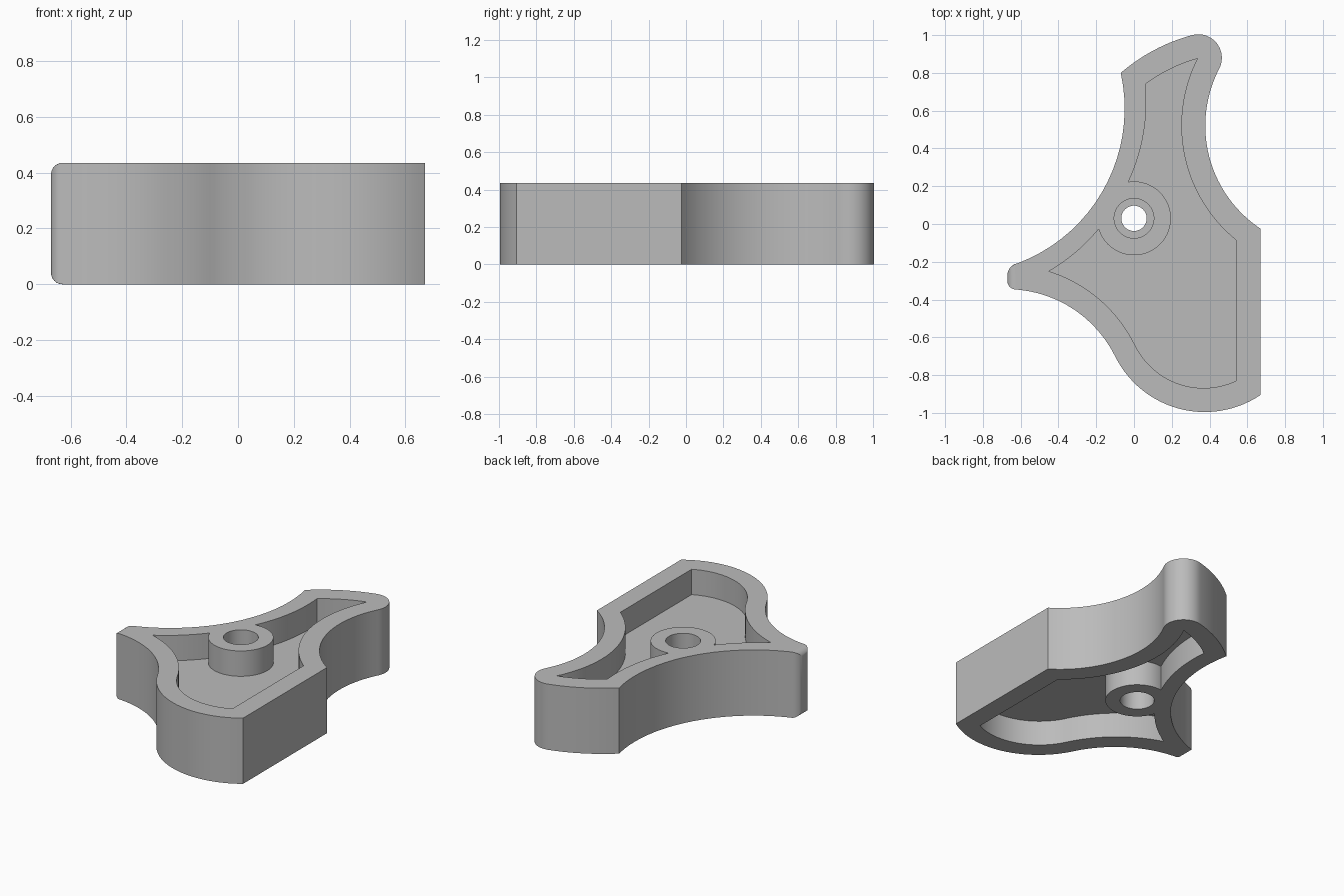
import bpy, bmesh, math
from mathutils import Vector

if "Cube" in bpy.data.objects:
    bpy.data.objects.remove(bpy.data.objects["Cube"], do_unlink=True)

HEIGHT = 0.435
POCKET = 0.168          # depth of the recess on each side
TIP_X = -0.67

grey = bpy.data.materials.new("plain grey")
grey.use_nodes = True
grey.diffuse_color = (0.5, 0.5, 0.5, 1)
grey.node_tree.nodes["Principled BSDF"].inputs["Base Color"].default_value = (0.5, 0.5, 0.5, 1)


def arc(centre, start, end, n, long_way=False):
    """Points from start to end around centre, without the end point."""
    c = Vector(centre)
    a, b = Vector(start) - c, Vector(end) - c
    a0 = math.atan2(a.y, a.x)
    turn = (math.atan2(b.y, b.x) - a0 + math.pi) % math.tau - math.pi
    if long_way:
        turn -= math.copysign(math.tau, turn)
    pts = []
    for i in range(n):
        t = i / n
        r = a.length + (b.length - a.length) * t
        pts.append(c + r * Vector((math.cos(a0 + turn * t), math.sin(a0 + turn * t))))
    return pts


def circle(centre, r, n=64):
    return [Vector(centre) + r * Vector((math.cos(i * math.tau / n), math.sin(i * math.tau / n)))
            for i in range(n)]


def prism(name, outline, z0, z1, tip_radius=0):
    bm = bmesh.new()
    face = bm.faces.new([bm.verts.new((p[0], p[1], z0)) for p in outline])
    top = bmesh.ops.extrude_face_region(bm, geom=[face])["geom"]
    bmesh.ops.translate(bm, vec=(0, 0, z1 - z0),
                        verts=[v for v in top if isinstance(v, bmesh.types.BMVert)])
    bmesh.ops.recalc_face_normals(bm, faces=bm.faces)
    if tip_radius:
        # round the four edges of the narrow end face
        edges = [e for e in bm.edges if all(v.co.x < TIP_X + 0.001 for v in e.verts)]
        bmesh.ops.bevel(bm, geom=edges, offset=tip_radius, segments=6, profile=0.5,
                        affect='EDGES', clamp_overlap=False)
    mesh = bpy.data.meshes.new(name)
    bm.to_mesh(mesh)
    bm.free()
    mesh.materials.append(grey)
    obj = bpy.data.objects.new(name, mesh)
    bpy.context.collection.objects.link(obj)
    return obj


def cut(target, outline, z0, z1):
    cutter = prism("cutter", outline, z0, z1)
    cutter.hide_render = True
    mod = target.modifiers.new("cut", 'BOOLEAN')
    mod.operation, mod.solver, mod.object = 'DIFFERENCE', 'EXACT', cutter
    bpy.ops.object.modifier_apply(modifier=mod.name)
    bpy.data.objects.remove(cutter, do_unlink=True)


# Shared arc centres for the wall and the recess inside it
RIGHT, END, TOP = (1.032, 0.52), (0.34, 0.88), (0.557, 0.073)
LEFT, LOWER, BELLY = (-0.93, 0.6), (-0.68, -0.98), (0.375, -0.467)
BOSS = (0, 0.03)

# Outer wall
outline = [(0.67, -0.905)]
outline += arc(RIGHT, (0.67, -0.025), (0.451, 0.822), 28)
outline += arc(END, (0.451, 0.822), (0.308, 1.0), 20)
outline += arc(TOP, (0.308, 1.0), (-0.07, 0.80), 14)
outline += arc(LEFT, (-0.07, 0.80), (TIP_X, -0.226), 20)
outline += [(TIP_X, -0.226)]
outline += arc(LOWER, (TIP_X, -0.345), (-0.1, -0.70), 13)
outline += arc(BELLY, (-0.1, -0.70), (0.67, -0.905), 28)

# Recess, wrapping around the boss
recess = [(0.54, -0.83)]
recess += arc(RIGHT, (0.54, -0.085), (0.335, 0.875), 28)
recess += arc(TOP, (0.335, 0.875), (0.06, 0.74), 12)
recess += arc(LEFT, (0.06, 0.74), (-0.03, 0.223), 14)
recess += arc(BOSS, (-0.03, 0.223), (-0.187, -0.027), 48, long_way=True)
recess += arc(LEFT, (-0.187, -0.027), (-0.45, -0.25), 12)
recess += arc(LOWER, (-0.45, -0.25), (0.008, -0.647), 20)
recess += arc(BELLY, (0.008, -0.647), (0.54, -0.83), 28)

body = prism("knob_body", outline, 0, HEIGHT, tip_radius=0.042)
bpy.context.view_layer.objects.active = body
body.select_set(True)

# Recess and counterbore on both sides, then the through hole
for z0, z1 in ((HEIGHT - POCKET, HEIGHT + 0.1), (-0.1, POCKET)):
    cut(body, recess, z0, z1)
    cut(body, circle(BOSS, 0.105), z0, z1)
cut(body, circle(BOSS, 0.067), -0.1, HEIGHT + 0.1)

# Smooth curved walls, flat horizontal faces
bpy.ops.object.shade_smooth_by_angle(angle=math.radians(25))
for poly in body.data.polygons:
    if abs(poly.normal.z) > 0.999:
        poly.use_smooth = False
